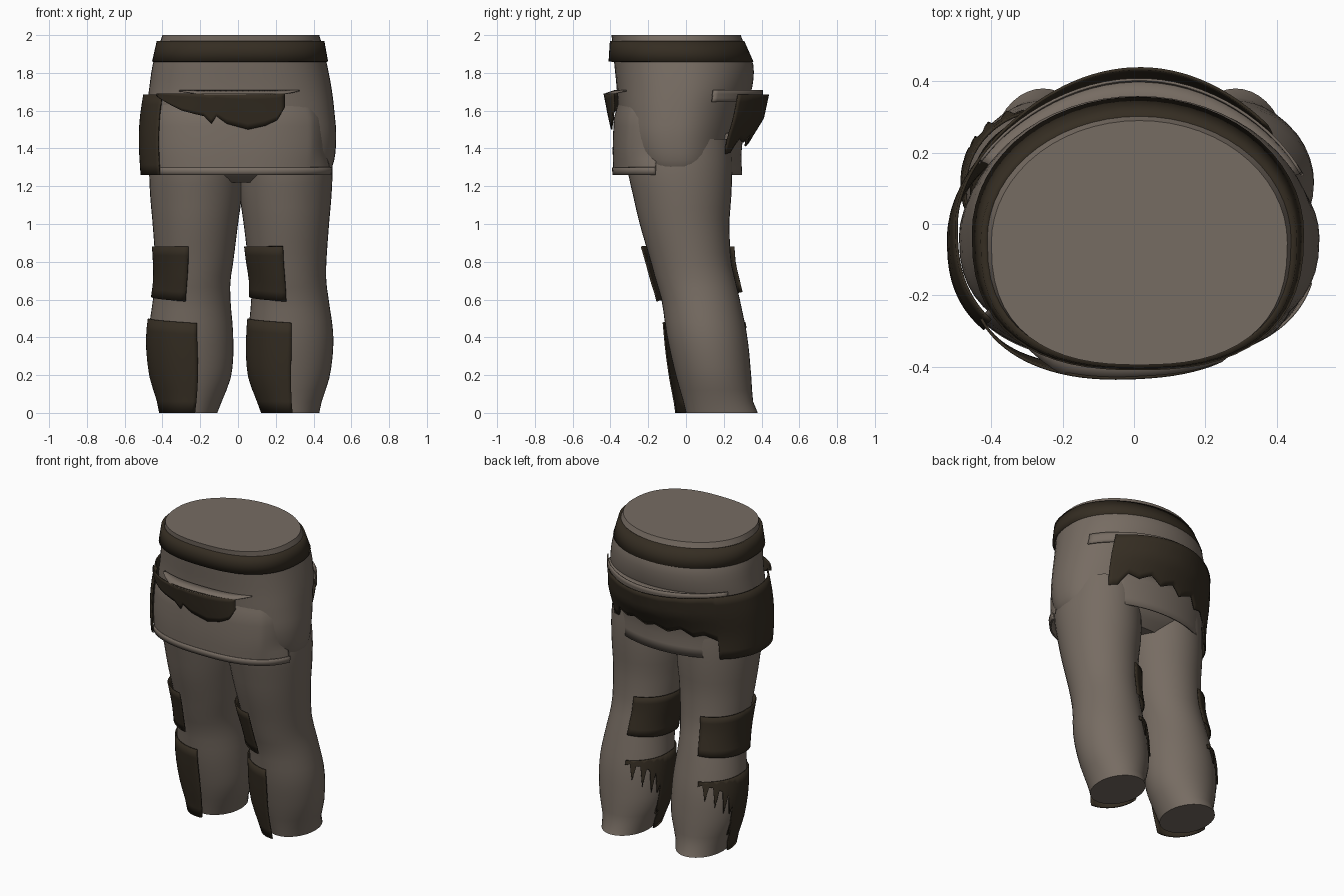
import bpy, bmesh, math

if "Cube" in bpy.data.objects:
    bpy.data.objects.remove(bpy.data.objects["Cube"])


def material(name, rgb):
    m = bpy.data.materials.new(name)
    m.diffuse_color = (*rgb, 1)
    m.use_nodes = True
    m.node_tree.nodes["Principled BSDF"].inputs["Base Color"].default_value = m.diffuse_color
    return m


LIGHT = material("light brown cloth", (0.183, 0.15, 0.123))
DARK = material("dark brown leather", (0.035, 0.026, 0.016))


def clamp(v):
    return max(0.0, min(1.0, v))


def steps(points):
    """Piecewise linear height as a function of angle."""
    def f(t):
        for (a, za), (b, zb) in zip(points, points[1:]):
            if t <= b:
                return za + (zb - za) * clamp((t - a) / (b - a))
        return points[-1][1]
    return f


def section(rows, z):
    """Smooth interpolation of rows (z, xmin, xmax, ymin, ymax)."""
    z = max(rows[0][0], min(rows[-1][0], z))
    i = 0
    while i < len(rows) - 2 and z > rows[i + 1][0]:
        i += 1
    a, b = rows[i], rows[i + 1]
    p, n = rows[max(i - 1, 0)], rows[min(i + 2, len(rows) - 1)]
    h = b[0] - a[0]
    u = (z - a[0]) / h
    out = []
    for k in range(1, 5):
        ma = (b[k] - p[k]) / (b[0] - p[0]) * h
        mb = (n[k] - a[k]) / (n[0] - a[0]) * h
        out.append((2*u**3 - 3*u*u + 1) * a[k] + (u**3 - 2*u*u + u) * ma
                   + (3*u*u - 2*u**3) * b[k] + (u**3 - u*u) * mb)
    return out


def wrap(name, rows, t0, t1, bottom, top, mat, off=lambda t, z: 0.0,
         n=48, m=6, thick=0.008, caps=False, angles=(), boxy=2.5):
    """Surface wrapped around a rounded body between two angles (front is fuller)."""
    bot = bottom if callable(bottom) else lambda t: bottom
    tp = top if callable(top) else lambda t: top
    ts = sorted({round(t0 + (t1 - t0) * i / n, 3) for i in range(n + 1)} | set(angles))
    bm = bmesh.new()
    grid = []
    for t in ts:
        r, col = math.radians(t), []
        c, s = math.cos(r), math.sin(r)
        if s < 0:
            s = -max(0, 1 - abs(c) ** boxy) ** (1 / boxy)
        for j in range(m + 1):
            z = bot(t) + (tp(t) - bot(t)) * j / m
            x0, x1, y0, y1 = section(rows, z)
            o = off(t, z)
            col.append(bm.verts.new(((x0 + x1) / 2 + ((x1 - x0) / 2 + o) * c,
                                     (y0 + y1) / 2 + ((y1 - y0) / 2 + o) * s, z)))
        grid.append(col)
    for a, b in zip(grid, grid[1:]):
        for j in range(m):
            bm.faces.new((a[j], b[j], b[j + 1], a[j + 1]))
    if caps:
        bm.faces.new([c[0] for c in reversed(grid[:-1])])
        bm.faces.new([c[-1] for c in grid[:-1]])
    bmesh.ops.remove_doubles(bm, verts=bm.verts, dist=0.0005)
    me = bpy.data.meshes.new(name)
    bm.to_mesh(me)
    bm.free()
    me.materials.append(mat)
    ob = bpy.data.objects.new(name, me)
    bpy.context.collection.objects.link(ob)
    bpy.ops.object.select_all(action='DESELECT')
    ob.select_set(True)
    bpy.context.view_layer.objects.active = ob
    bpy.ops.object.shade_smooth_by_angle(angle=math.radians(40))
    if thick:
        s = ob.modifiers.new("thickness", 'SOLIDIFY')
        s.thickness = thick
        s.offset = -1
    return ob


# Hips and waist
HIPS = [(1.22, -.40, .43, -.20, .15), (1.3, -.468, .498, -.29, .232),
        (1.45, -.49, .52, -.345, .27),
        (1.6, -.485, .51, -.36, .31), (1.72, -.47, .495, -.367, .35),
        (1.85, -.45, .47, -.38, .355), (1.97, -.41, .44, -.39, .30),
        (2.0, -.40, .43, -.395, .29)]
wrap("hips", HIPS, 0, 360, 1.22, 2.0, LIGHT, n=60, m=20, thick=0, caps=True)

# Belt
BELT = [(1.86, -.455, .477, -.41, .357), (1.97, -.43, .457, -.403, .308)]
wrap("belt", BELT, 0, 360, 1.86, 1.97, DARK, n=60, m=2, thick=0.028)

# Legs, rows given as (z, inner, outer, front, back)
LEG = [(0, .125, .415, .0, .38), (.05, .105, .425, -.012, .357), (.2, .05, .472, -.055, .345),
       (.4, .04, .49, -.10, .325), (.6, .055, .465, -.13, .285), (.7, .055, .452, -.16, .262),
       (.8, .04, .453, -.187, .24), (1.0, .015, .467, -.245, .23),
       (1.15, -.005, .48, -.28, .24), (1.3, -.01, .485, -.31, .245), (1.45, 0, .47, -.30, .24)]
SHIN = [(105, .45), (112, .46), (117, .36), (122, .45), (128, .45), (133, .32), (138, .43),
        (143, .42), (148, .28), (153, .40), (159, .27), (163, .32), (168, .12), (173, .14),
        (180, .06), (188, 0), (280, 0)]
for side, s, knee_edge, shin_edge in (("left", -1, 262, 278), ("right", 1, 265, 271)):
    rows = []
    for z, d0, d1, y0, y1 in LEG:
        xa, xb = sorted((0.015 + s * d0, 0.015 + s * d1))
        rows.append((z, xa, xb, y0, y1))
    wrap(side + "_leg", rows, 0, 360, 0, 1.45, LIGHT, n=40, m=24, thick=0, caps=True, boxy=2)
    # Knee patch
    wrap(side + "_knee_patch", rows, 103, knee_edge, steps([(105, .64), (268, .588)]), .88, DARK,
         off=lambda t, z: .012 + .018 * abs(math.sin(math.radians(t))), n=24, boxy=2)
    # Ragged shin guard
    wrap(side + "_shin_guard", rows, 105, shin_edge, steps(SHIN),
         steps([(105, .48), (185, .50), (275, .475)]), DARK,
         off=lambda t, z: .012 + .045 * max(0, -math.sin(math.radians(t))) * clamp(1 - z / .45),
         n=34, m=8, angles=[a for a, _ in SHIN if a < shin_edge], boxy=2)

# Skirt body, melting into the hips at its top and right edge
SKIRT = [(1.26, -.50, .505, -.385, .297), (1.4, -.508, .52, -.388, .295),
         (1.55, -.505, .52, -.382, .325), (1.69, -.485, .50, -.37, .355)]


def melt(t, z):
    return (-.022 * clamp((z - 1.56) / .12)
            - .04 * clamp((t - 318) / 28) * clamp((z - 1.28) / .1))


wrap("skirt_front", SKIRT, 212, 346, 1.26, 1.69, LIGHT, n=60, m=10, off=melt)
wrap("skirt_front_hem", SKIRT, 212, 346, 1.26, 1.30, LIGHT, n=60, m=2,
     off=lambda t, z: .005)
wrap("skirt_back", SKIRT, 42, 140, 1.26, 1.48, LIGHT, m=4,
     off=lambda t, z: -.05 * clamp((55 - t) / 13) * clamp((z - 1.3) / .08))


# Dark leather wrapping the left side and bulging at the back
def back_bulge(t, z):
    return .016 + .07 * math.exp(-((t - 88) / 38) ** 2) * clamp((z - 1.38) / .18)


RAGGED = [(46, 1.37), (53, 1.38), (60, 1.45), (68, 1.43), (76, 1.46), (84, 1.42), (92, 1.45),
          (100, 1.41), (110, 1.45), (118, 1.40), (126, 1.42), (136, 1.38), (138, 1.26),
          (216, 1.26)]
wrap("leather_wrap", SKIRT, 46, 216, steps(RAGGED), 1.685, DARK, off=back_bulge,
     n=60, m=8, angles=[a for a, _ in RAGGED])


# Pale lip and shelf closing the gap between leather and hips
def lip_off(t):
    return .012 + .6 * (back_bulge(t, 1.69) - .016)


wrap("back_lip", SKIRT, 24, 150, 1.645, 1.71, LIGHT, m=3, n=30, off=lambda t, z: lip_off(t))
wrap("back_shelf", SKIRT, 24, 150, 1.675, 1.70, LIGHT, m=2, n=30, thick=0.004,
     off=lambda t, z: -.02 + (lip_off(t) + .018) * clamp((1.70 - z) / .025))


# Ragged front flap leaning outward, with a pale lip on top
def front_lean(t, z):
    bump = max(0, math.sin(math.pi * clamp((t - 205) / 105))) ** .7
    return .01 + .058 * bump * clamp((z - 1.49) / .2)


FLAP = [(213, 1.68), (225, 1.64), (236, 1.60), (250, 1.57), (254, 1.53), (257, 1.57),
        (263, 1.53), (275, 1.50), (285, 1.52), (292, 1.55), (297, 1.62)]
wrap("front_flap", SKIRT, 213, 297, steps(FLAP), 1.69, DARK, off=front_lean,
     n=30, angles=[a for a, _ in FLAP])
wrap("front_lip", SKIRT, 231, 310, steps([(231, 1.705), (250, 1.688), (295, 1.688), (310, 1.705)]),
     1.71, LIGHT, off=lambda t, z: front_lean(t, 1.69) * clamp((1.712 - z) / .022),
     n=24, m=2, thick=0.004)
